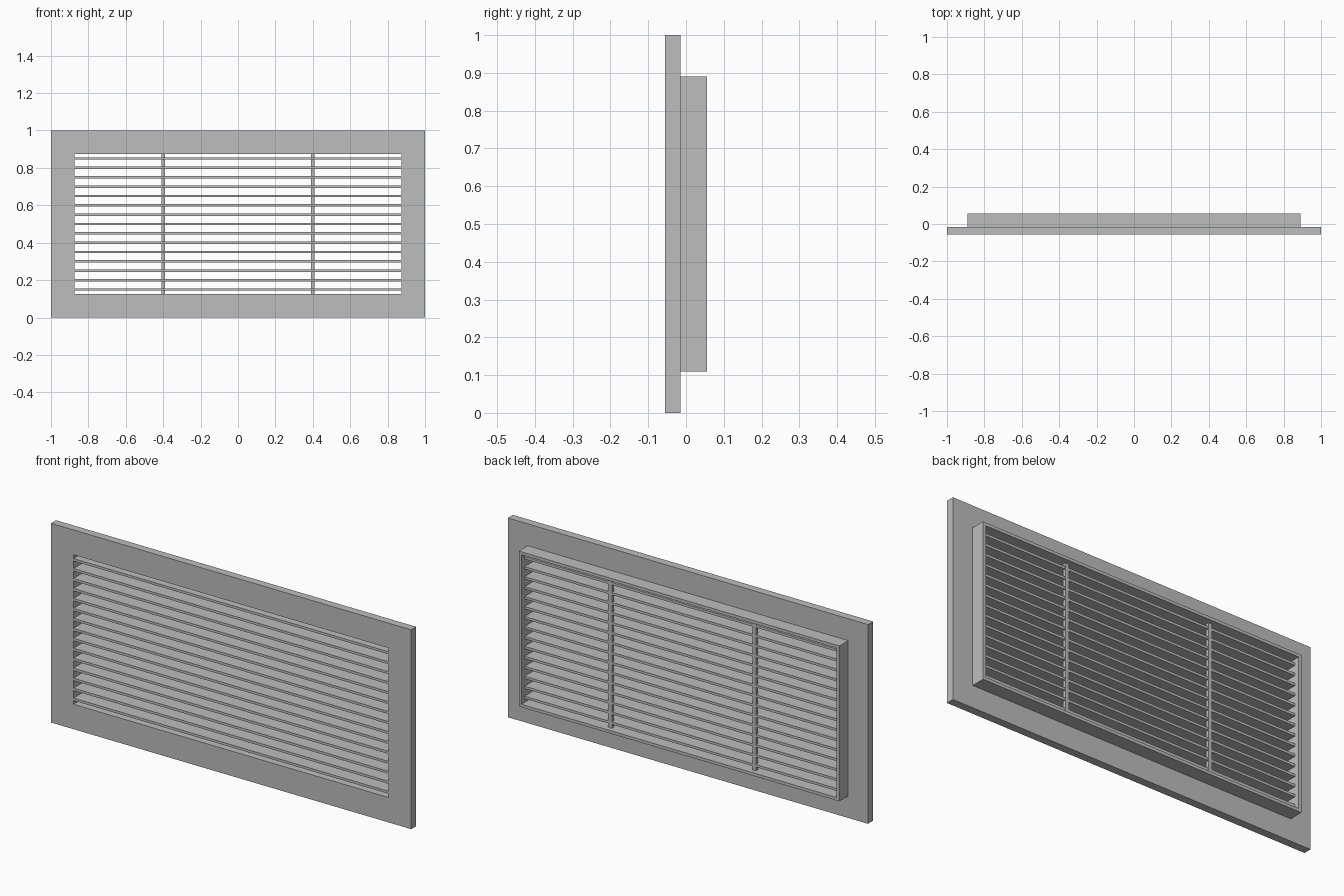
import bpy

if "Cube" in bpy.data.objects:
    bpy.data.objects.remove(bpy.data.objects["Cube"])

grey = bpy.data.materials.new("light_grey")
grey.diffuse_color = (0.50, 0.52, 0.51, 1)
grey.use_nodes = True
grey.node_tree.nodes["Principled BSDF"].inputs["Base Color"].default_value = grey.diffuse_color

FRONT, STEP, BACK = -0.055, -0.015, 0.055   # depths of flange and collar
OPEN_X, OPEN_LOW, OPEN_HIGH = 0.875, 0.125, 0.875


def add_mesh(name, verts, faces):
    mesh = bpy.data.meshes.new(name)
    mesh.from_pydata(verts, [], faces)
    mesh.materials.append(grey)
    obj = bpy.data.objects.new(name, mesh)
    bpy.context.collection.objects.link(obj)
    return obj


def rect(x, low, high, y):
    return [(-x, y, low), (x, y, low), (x, y, high), (-x, y, high)]


def frame(name, x, low, high, y0, y1):
    """Rectangular ring around the opening."""
    verts = (rect(x, low, high, y0) + rect(OPEN_X, OPEN_LOW, OPEN_HIGH, y0)
             + rect(x, low, high, y1) + rect(OPEN_X, OPEN_LOW, OPEN_HIGH, y1))
    faces = []
    for i in range(4):
        j = (i + 1) % 4
        faces += [(i, j, 4 + j, 4 + i),              # front
                  (8 + j, 8 + i, 12 + i, 12 + j),    # back
                  (j, i, 8 + i, 8 + j),              # outer wall
                  (4 + i, 4 + j, 12 + j, 12 + i)]    # inner wall
    return add_mesh(name, verts, faces)


def box(name, x0, x1, y0, y1, z0, z1):
    verts = [(x, y, z) for x in (x0, x1) for y in (y0, y1) for z in (z0, z1)]
    faces = [(0, 1, 3, 2), (4, 6, 7, 5), (0, 4, 5, 1),
             (2, 3, 7, 6), (0, 2, 6, 4), (1, 5, 7, 3)]
    return add_mesh(name, verts, faces)


# Wide front flange and the collar behind it
frame("flange", 1.0, 0.0, 1.0, FRONT, STEP)
frame("collar", 0.89, 0.11, 0.89, STEP, BACK)

# Horizontal louvers, flush with the front
for i in range(15):
    z = 0.15 + 0.05 * i
    box(f"louver_{i + 1}", -OPEN_X, OPEN_X, FRONT, 0.03, z - 0.00625, z + 0.00625)

# Upright support bars at the rear of the louvers
for side, x in (("left", -0.4), ("right", 0.4)):
    box(f"support_bar_{side}", x - 0.01, x + 0.01, 0.015, 0.031, OPEN_LOW, OPEN_HIGH)
